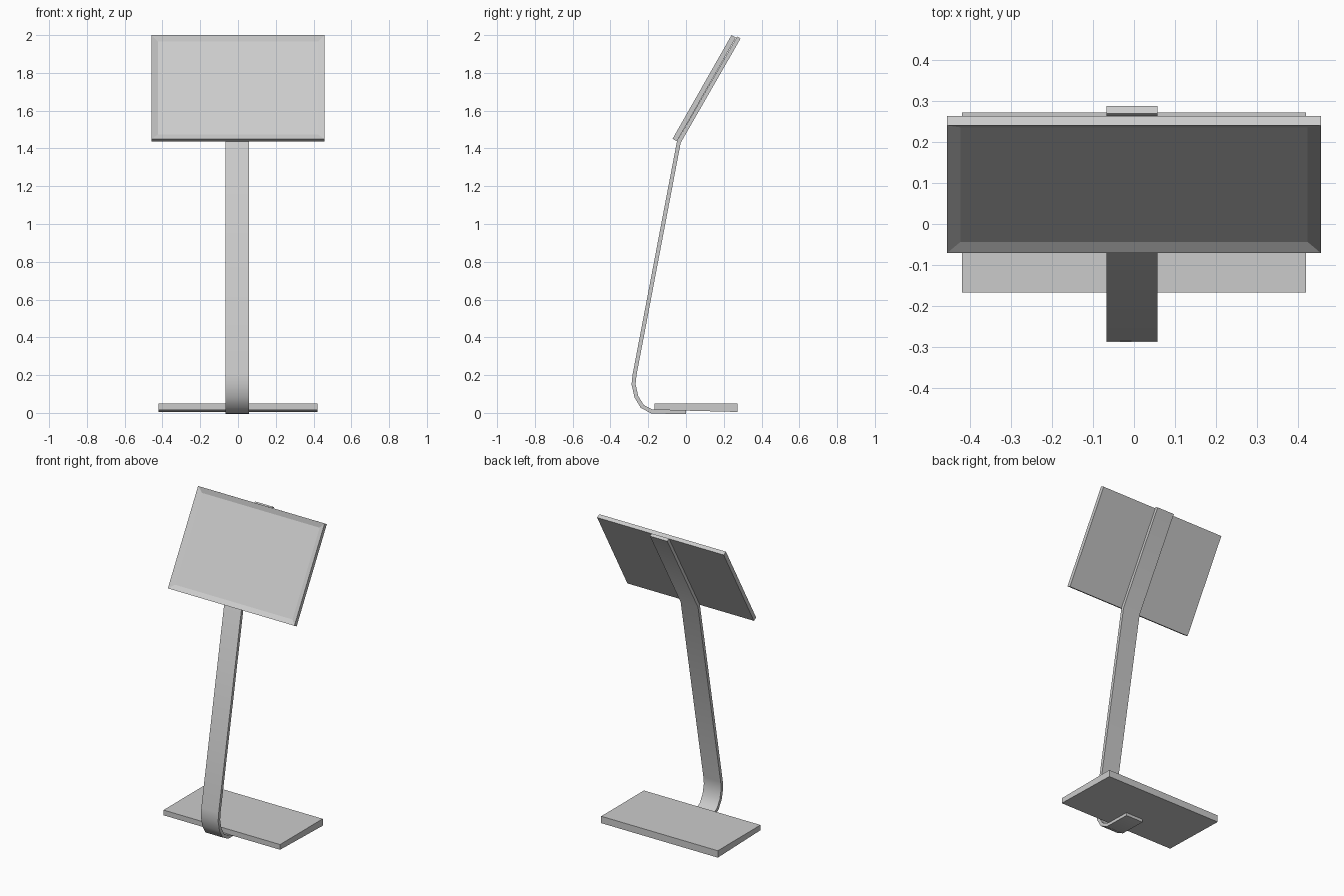
import bpy, bmesh
from mathutils import Vector

if "Cube" in bpy.data.objects:
    bpy.data.objects.remove(bpy.data.objects["Cube"])


def prism(name, profile, x0, x1):
    """Extrude a closed (y, z) profile along x."""
    bm = bmesh.new()
    face = bm.faces.new([bm.verts.new((x0, y, z)) for y, z in profile])
    ext = bmesh.ops.extrude_face_region(bm, geom=[face])
    verts = [g for g in ext["geom"] if isinstance(g, bmesh.types.BMVert)]
    bmesh.ops.translate(bm, verts=verts, vec=(x1 - x0, 0, 0))
    bmesh.ops.recalc_face_normals(bm, faces=bm.faces[:])
    mesh = bpy.data.meshes.new(name)
    bm.to_mesh(mesh)
    bm.free()
    obj = bpy.data.objects.new(name, mesh)
    bpy.context.collection.objects.link(obj)
    return obj


# Base plate, underside sloping very slightly to the back
prism("base_plate", [(-0.167, 0.016), (0.273, 0.005), (0.273, 0.05), (-0.167, 0.05)],
      -0.421, 0.421)

# Bent strap: an outer path, thickened towards its inner side
path = [Vector(p) for p in [(0.289, 1.982), (-0.028, 1.43), (-0.262, 0.2),
                            (-0.267, 0.152), (-0.253, 0.09), (-0.224, 0.042),
                            (-0.178, 0.018), (0.0, 0.014)]]
T = 0.021
front = []
for i, p in enumerate(path):
    dirs = []
    if i > 0:
        dirs.append((p - path[i - 1]).normalized())
    if i < len(path) - 1:
        dirs.append((path[i + 1] - p).normalized())
    norms = [Vector((d.y, -d.x)) for d in dirs]
    n = sum(norms, Vector((0, 0))).normalized()
    front.append(p + n * T / n.dot(norms[0]))
strap = prism("support_strap", path + front[::-1], -0.067, 0.058)
bpy.context.view_layer.objects.active = strap
strap.select_set(True)
bpy.ops.object.shade_smooth_by_angle(angle=0.62)

# Tilted display panel
panel = prism("display_panel", [(-0.071, 1.451), (0.241, 2.0), (0.264, 1.987), (-0.048, 1.438)],
              -0.457, 0.457)

# Sunken screen in the front face
bm = bmesh.new()
bm.from_mesh(panel.data)
screen = min((f for f in bm.faces if abs(f.normal.x) < 0.1),
             key=lambda f: f.normal.y - f.normal.z)
bmesh.ops.inset_region(bm, faces=[screen], thickness=0.046)
bmesh.ops.translate(bm, verts=screen.verts[:], vec=screen.normal * -0.013)
bm.to_mesh(panel.data)
bm.free()
